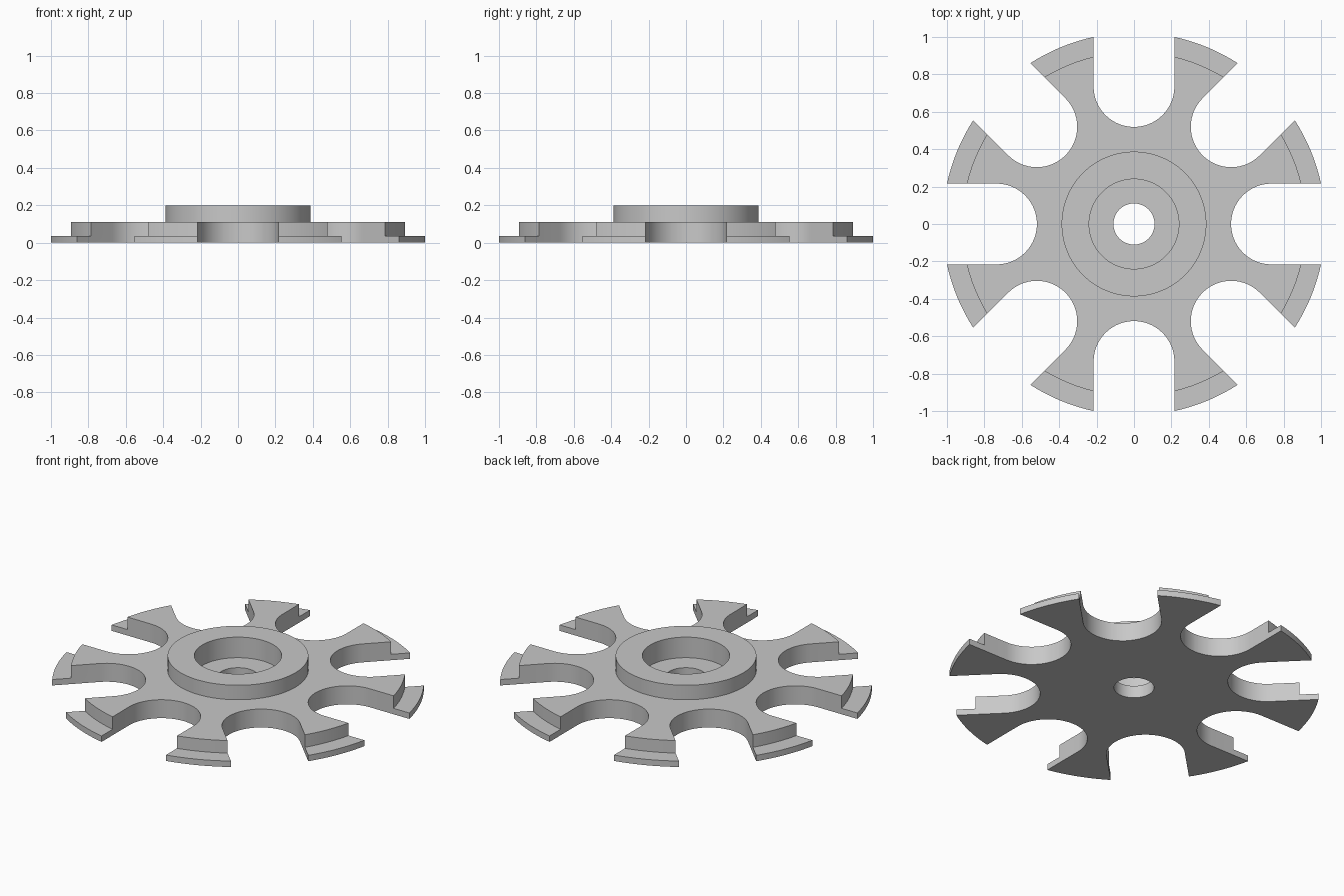
import bpy, bmesh, math
from mathutils import Matrix, Vector

if "Cube" in bpy.data.objects:
    bpy.data.objects.remove(bpy.data.objects["Cube"])

SLOTS = 8
SLOT_HALF = 0.216      # half width of each slot
SLOT_CENTRE = 0.735    # radius of the slot's rounded end centre
SEGMENTS = 128


def make_object(name, bm):
    bmesh.ops.recalc_face_normals(bm, faces=bm.faces)
    mesh = bpy.data.meshes.new(name)
    bm.to_mesh(mesh)
    bm.free()
    obj = bpy.data.objects.new(name, mesh)
    bpy.context.collection.objects.link(obj)
    return obj


def lathe(name, profile):
    """Revolve a closed (radius, height) profile around z."""
    bm = bmesh.new()
    rings = []
    for i in range(SEGMENTS):
        a = 2 * math.pi * i / SEGMENTS
        rings.append([bm.verts.new((r * math.cos(a), r * math.sin(a), z)) for r, z in profile])
    n = len(profile)
    for i in range(SEGMENTS):
        a, b = rings[i], rings[(i + 1) % SEGMENTS]
        for j in range(n):
            k = (j + 1) % n
            bm.faces.new((a[j], b[j], b[k], a[k]))
    return make_object(name, bm)


def slot_cutter(name):
    """Round-ended slot prisms, repeated around z."""
    outline = [(1.3, SLOT_HALF)]
    for i in range(33):
        a = math.pi / 2 + math.pi * i / 32
        outline.append((SLOT_CENTRE + SLOT_HALF * math.cos(a), SLOT_HALF * math.sin(a)))
    outline.append((1.3, -SLOT_HALF))
    bm = bmesh.new()
    for s in range(SLOTS):
        rot = Matrix.Rotation(2 * math.pi * s / SLOTS, 3, 'Z')
        low = [bm.verts.new(rot @ Vector((x, y, -0.2))) for x, y in outline]
        high = [bm.verts.new(rot @ Vector((x, y, 0.4))) for x, y in outline]
        bm.faces.new(low[::-1])
        bm.faces.new(high)
        for j in range(len(outline)):
            k = (j + 1) % len(outline)
            bm.faces.new((low[j], low[k], high[k], high[j]))
    return make_object(name, bm)


# Stepped disc with raised hub, recess and through hole
wheel = lathe("slotted_wheel", [
    (0.11, 0), (1.023, 0), (1.023, 0.036), (0.92, 0.036), (0.92, 0.112),
    (0.387, 0.112), (0.387, 0.2), (0.24, 0.2), (0.24, 0.075), (0.11, 0.075)])

# Cut the eight slots
cutter = slot_cutter("slot_cutter")
cutter.hide_render = True
mod = wheel.modifiers.new("slots", 'BOOLEAN')
mod.operation = 'DIFFERENCE'
mod.solver = 'EXACT'
mod.object = cutter
bpy.context.view_layer.objects.active = wheel
wheel.select_set(True)
bpy.ops.object.modifier_apply(modifier=mod.name)
bpy.data.objects.remove(cutter)

# Plain grey finish
grey = bpy.data.materials.new("light_grey")
grey.diffuse_color = (0.58, 0.58, 0.58, 1)
grey.use_nodes = True
grey.node_tree.nodes["Principled BSDF"].inputs["Base Color"].default_value = grey.diffuse_color
wheel.data.materials.clear()
wheel.data.materials.append(grey)
bpy.ops.object.shade_smooth_by_angle(angle=math.radians(30))
